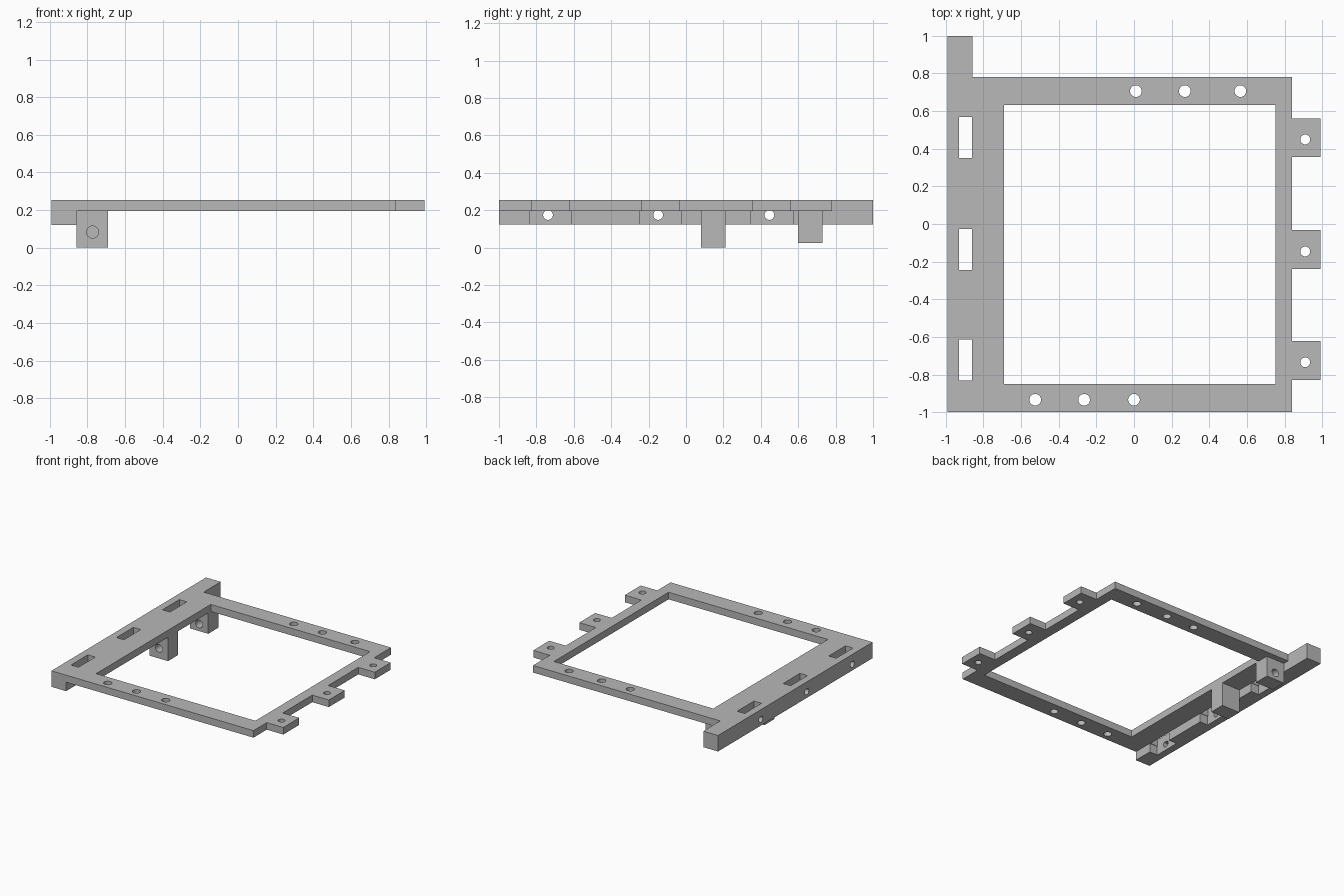
import bpy, bmesh
from mathutils import Matrix, Vector

cube = bpy.data.objects.get("Cube")
if cube:
    bpy.data.objects.remove(cube, do_unlink=True)

grey = bpy.data.materials.new("plain grey")
grey.use_nodes = True
colour = (0.48, 0.48, 0.48, 1)
grey.diffuse_color = colour
grey.node_tree.nodes["Principled BSDF"].inputs["Base Color"].default_value = colour

BOTTOM, TOP = 0.195, 0.253          # panel thickness
SLOT_Y = (-0.725, -0.136, 0.459)    # shared by tabs and slots


def finish(name, bm):
    bmesh.ops.recalc_face_normals(bm, faces=bm.faces)
    mesh = bpy.data.meshes.new(name)
    bm.to_mesh(mesh)
    bm.free()
    mesh.materials.append(grey)
    ob = bpy.data.objects.new(name, mesh)
    bpy.context.collection.objects.link(ob)
    return ob


def extrude(name, outline, z0, z1):
    bm = bmesh.new()
    face = bm.faces.new([bm.verts.new((x, y, z0)) for x, y in outline])
    new = bmesh.ops.extrude_face_region(bm, geom=[face])["geom"]
    top = [v for v in new if isinstance(v, bmesh.types.BMVert)]
    bmesh.ops.translate(bm, vec=(0, 0, z1 - z0), verts=top)
    return finish(name, bm)


def box(name, x0, x1, y0, y1, z0, z1):
    return extrude(name, [(x0, y0), (x1, y0), (x1, y1), (x0, y1)], z0, z1)


def rod(centre, axis, radius, length):
    bm = bmesh.new()
    turn = Vector((0, 0, 1)).rotation_difference(Vector(axis)).to_matrix().to_4x4()
    bmesh.ops.create_cone(bm, cap_ends=True, segments=32, radius1=radius, radius2=radius,
                          depth=length, matrix=Matrix.Translation(centre) @ turn)
    return finish("hole_cutter", bm)


def cut(ob, cutters):
    for c in cutters:
        c.hide_render = True
        mod = ob.modifiers.new("cut", "BOOLEAN")
        mod.operation, mod.solver, mod.object = "DIFFERENCE", "EXACT", c
    bpy.context.view_layer.update()
    evaluated = ob.evaluated_get(bpy.context.evaluated_depsgraph_get())
    mesh = bpy.data.meshes.new_from_object(evaluated)
    ob.modifiers.clear()
    ob.data = mesh
    for c in cutters:
        bpy.data.objects.remove(c, do_unlink=True)


# Frame panel: one outline with the tabs and the long back arm
outline = [(-0.99, -1), (0.84, -1)]
for y in SLOT_Y:
    outline += [(0.84, y - 0.103), (0.99, y - 0.103), (0.99, y + 0.103), (0.84, y + 0.103)]
outline += [(0.84, 0.78), (-0.857, 0.78), (-0.857, 1), (-0.99, 1)]
frame = extrude("frame_panel", outline, BOTTOM, TOP)

# Window, slots, screw holes
cutters = [box("window_cutter", -0.69, 0.753, -0.85, 0.633, 0, 1)]
for y in SLOT_Y:
    cutters.append(box("slot_cutter", -0.93, -0.862, y - 0.108, y + 0.11, 0, 1))
    cutters.append(rod((0.91, y - 0.01, 0.2), (0, 0, 1), 0.026, 1))
for x in (0.01, 0.27, 0.565):
    cutters.append(rod((x, 0.706, 0.2), (0, 0, 1), 0.031, 1))
    cutters.append(rod((x - 0.535 if x < 0.5 else 0, -0.934, 0.2), (0, 0, 1), 0.031, 1))
cut(frame, cutters)

# Side rail, notched inward under each slot and drilled sideways
rail = box("side_rail", -0.99, -0.857, -1, 1, 0.122, BOTTOM)
cutters = []
for y in SLOT_Y:
    cutters.append(box("notch_cutter", -0.93, -0.8, y - 0.112, y + 0.112, 0, 1))
    cutters.append(rod((-0.95, y - 0.013, 0.174), (1, 0, 0), 0.026, 0.3))
cut(rail, cutters)

# Hinge lugs: the front one has a blind hole, the back one is drilled through
front_lug = box("front_lug", -0.857, -0.69, 0.08, 0.21, 0, BOTTOM)
cut(front_lug, [rod((-0.773, 0.08, 0.083), (0, 1, 0), 0.032, 0.2)])
back_lug = box("back_lug", -0.857, -0.69, 0.6, 0.73, 0.025, BOTTOM)
cut(back_lug, [rod((-0.773, 0.66, 0.083), (0, 1, 0), 0.032, 0.4)])
